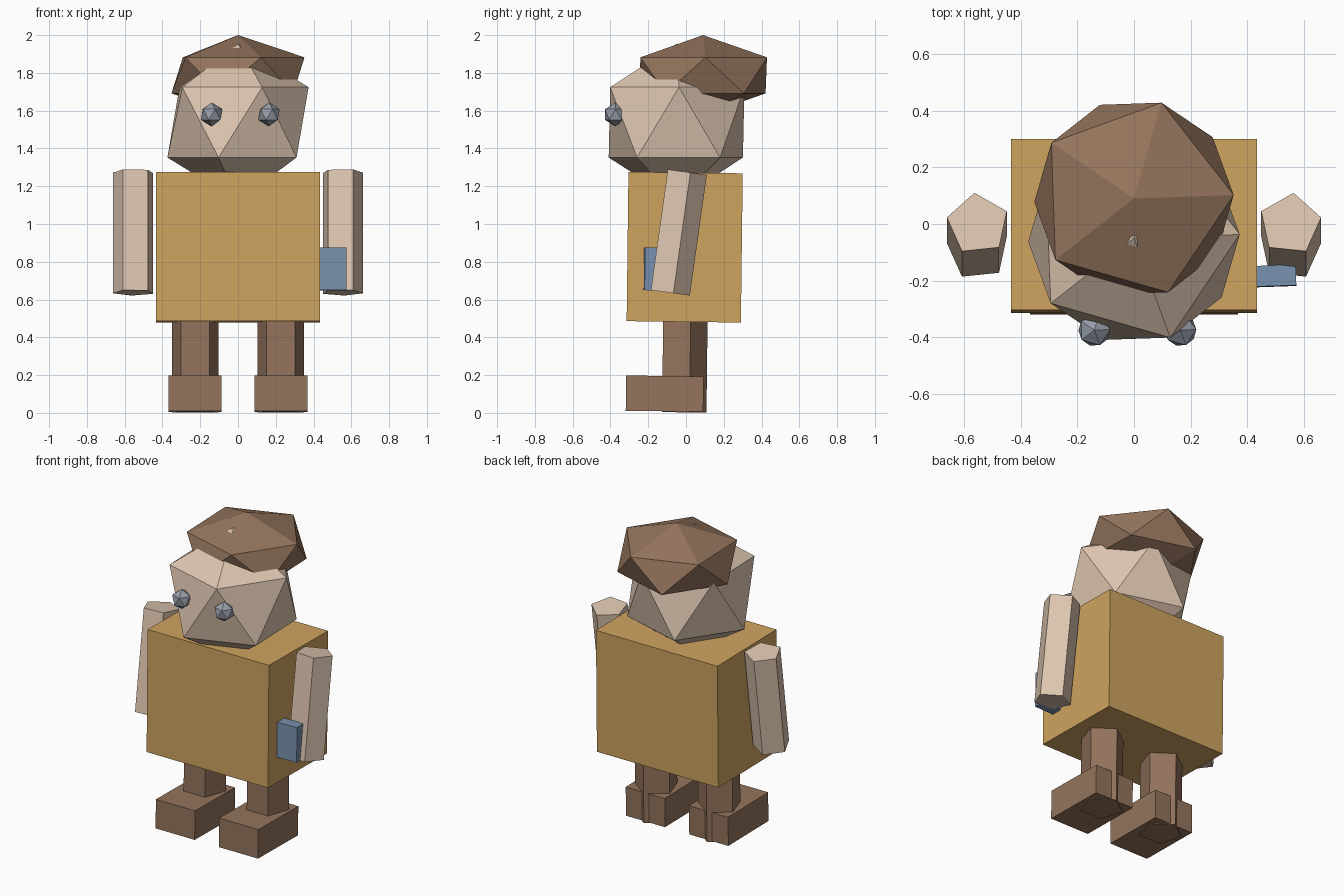
import bpy
from math import radians

cube = bpy.data.objects.get("Cube")
if cube:
    bpy.data.objects.remove(cube, do_unlink=True)


def srgb(*channels):
    return tuple((c / 255 / 12.92) if c < 11 else ((c / 255 + 0.055) / 1.055) ** 2.4
                 for c in channels) + (1.0,)


def material(name, colour):
    m = bpy.data.materials.new(name)
    m.use_nodes = True
    m.diffuse_color = colour
    node = next(n for n in m.node_tree.nodes if n.type == 'BSDF_PRINCIPLED')
    node.inputs["Base Color"].default_value = colour
    node.inputs["Roughness"].default_value = 0.8
    return m


skin = material("skin", srgb(222, 198, 176))
brown = material("brown", srgb(148, 116, 92))
ochre = material("ochre", srgb(208, 164, 96))
grey = material("blue grey", srgb(150, 157, 168))
blue = material("dusty blue", srgb(120, 145, 175))


def finish(name, mat, scale, tilt=0, yaw=0):
    """Name, colour and place the new part; yaw turns it before tilt leans it."""
    ob = bpy.context.object
    ob.name = ob.data.name = name
    ob.scale = scale
    ob.rotation_mode = 'ZYX'
    ob.rotation_euler = (radians(tilt), 0, radians(yaw))
    ob.data.materials.append(mat)
    return ob


def box(name, mat, loc, size, **turn):
    bpy.ops.mesh.primitive_cube_add(size=1, location=loc)
    return finish(name, mat, size, **turn)


def prism(name, mat, loc, radius, height, **turn):
    bpy.ops.mesh.primitive_cylinder_add(vertices=5, radius=1, depth=1, location=loc)
    return finish(name, mat, (radius, radius, height), **turn)


def gem(name, mat, loc, radius, height, **turn):
    bpy.ops.mesh.primitive_ico_sphere_add(subdivisions=1, radius=1, location=loc)
    return finish(name, mat, (radius, radius, height), **turn)


LEAN = -0.7  # slight backward lean of the whole figure

# Torso, head and hair
box("torso", ochre, (0, -0.007, 0.877), (0.87, 0.605, 0.79), tilt=LEAN)
gem("head", skin, (0, -0.05, 1.538), 0.418, 0.416, yaw=2)
gem("hair", brown, (0, 0.09, 1.787), 0.394, 0.213, yaw=2)

# Paired eyes, arms, legs and feet
for side, s in (("right", -1), ("left", 1)):
    gem(side + "_eye", grey, (0.012 + 0.152 * s, -0.375, 1.58), 0.063, 0.063, yaw=2)
    prism(side + "_arm", skin, (0.552 * s, -0.045, 0.956), 0.112, 0.645,
          tilt=-8, yaw=-6 * s)
    prism(side + "_leg", brown, (0.226 * s, -0.018, 0.3), 0.13, 0.594, tilt=LEAN)
    box(side + "_foot", brown, (0.227 * s, -0.113, 0.102), (0.28, 0.41, 0.187),
        tilt=LEAN)

# Small case on the hip
box("hip_case", blue, (0.49, -0.184, 0.762), (0.165, 0.073, 0.226), tilt=LEAN, yaw=2)
